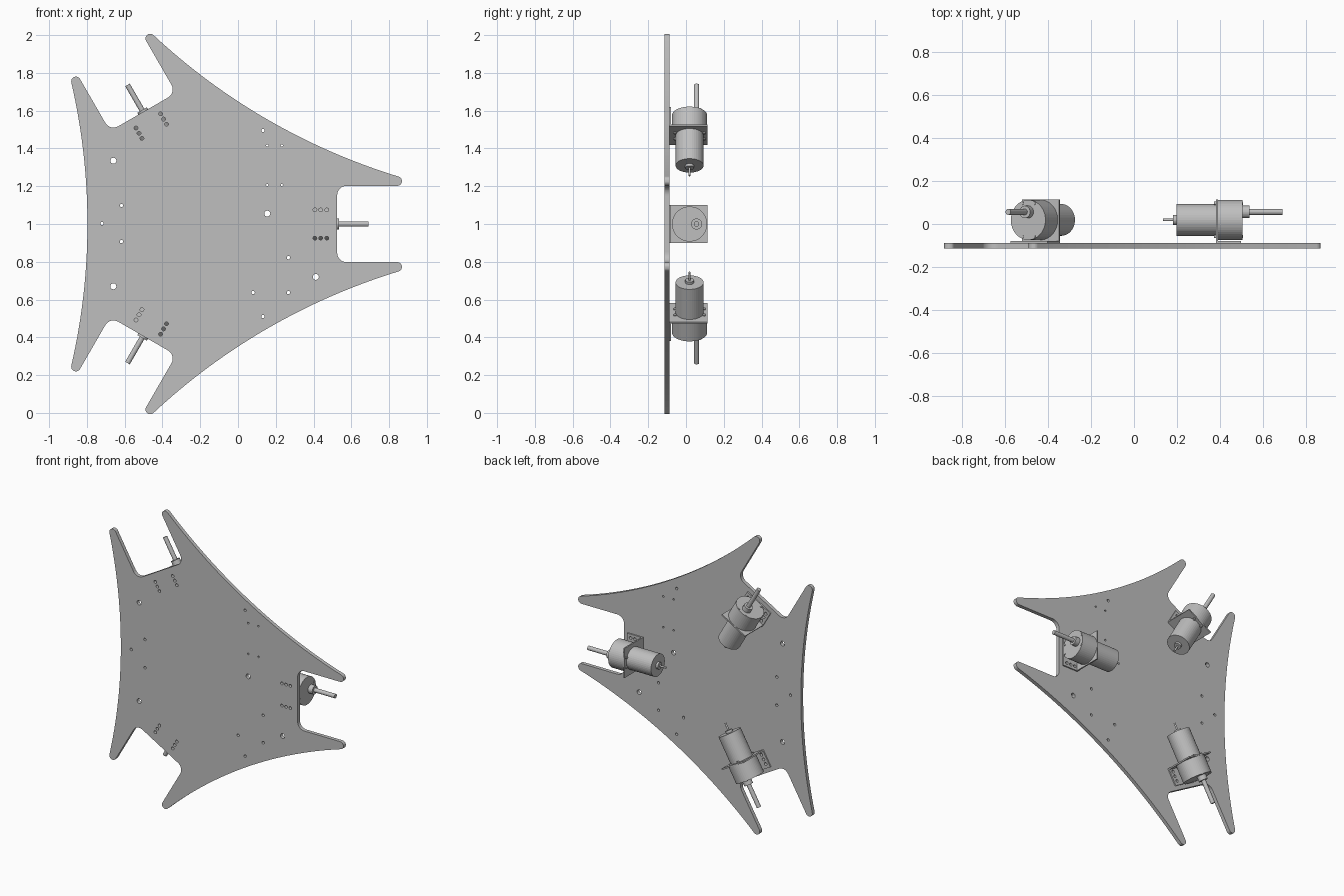
import bpy, bmesh
from math import sin, cos, radians
from mathutils import Matrix, Vector

if "Cube" in bpy.data.objects:
    bpy.data.objects.remove(bpy.data.objects["Cube"], do_unlink=True)

grey = bpy.data.materials.new("metal_grey")
grey.use_nodes = True
grey.diffuse_color = (0.52, 0.52, 0.52, 1)
grey.node_tree.nodes["Principled BSDF"].inputs["Base Color"].default_value = (0.52, 0.52, 0.52, 1)

HUB = Matrix.Translation((-0.16, 0, 1))   # centre of the three-fold symmetry
AXIS_Y = 0.019                            # height of the motor axis off the plate
BACK, FACE = -0.113, -0.088               # the two faces of the base plate


def spin(angle):
    return HUB @ Matrix.Rotation(-radians(angle), 4, 'Y')


def arc(cx, cz, r, a0, a1, n):
    steps = [radians(a0 + (a1 - a0) * i / n) for i in range(n + 1)]
    return [(cx + r * cos(a), cz + r * sin(a)) for a in steps]


def circle(x, z, r, n=16):
    return arc(x, z, r, 0, 360, n)[:-1]


def turn(points, angle):
    c, s = cos(radians(angle)), sin(radians(angle))
    return [(x * c - z * s, x * s + z * c) for x, z in points]


def add_mesh(name, bm, matrix):
    mesh = bpy.data.meshes.new(name)
    bm.to_mesh(mesh)
    bm.free()
    mesh.materials.append(grey)
    ob = bpy.data.objects.new(name, mesh)
    ob.matrix_world = matrix
    bpy.context.collection.objects.link(ob)
    return ob


def sheet(name, loops, y0, y1, matrix):
    """Flat sheet in the xz plane; the first loop is the outline, the rest are holes."""
    curve = bpy.data.curves.new(name, 'CURVE')
    curve.dimensions = '2D'
    curve.fill_mode = 'BOTH'
    curve.extrude = (y1 - y0) / 2
    for loop in loops:
        spline = curve.splines.new('POLY')
        spline.points.add(len(loop) - 1)
        for p, (x, z) in zip(spline.points, loop):
            p.co = (x, z, 0, 1)
        spline.use_cyclic_u = True
    temp = bpy.data.objects.new(name + "_curve", curve)
    bpy.context.collection.objects.link(temp)
    mesh = bpy.data.meshes.new_from_object(temp.evaluated_get(bpy.context.evaluated_depsgraph_get()))
    bpy.data.objects.remove(temp, do_unlink=True)
    bm = bmesh.new()
    bm.from_mesh(mesh)
    bpy.data.meshes.remove(mesh)
    bmesh.ops.remove_doubles(bm, verts=bm.verts, dist=0.0001)
    bm.transform(Matrix.Translation((0, (y0 + y1) / 2, 0)) @ Matrix.Rotation(radians(90), 4, 'X'))
    bmesh.ops.recalc_face_normals(bm, faces=bm.faces)
    for f in bm.faces:
        f.smooth = False
    return add_mesh(name, bm, matrix)


def rod(name, x0, x1, r, matrix, y=AXIS_Y, z=0, sides=40):
    """Cylinder lying along the motor axis."""
    bm = bmesh.new()
    place = Matrix.Translation(((x0 + x1) / 2, y, z)) @ Matrix.Rotation(radians(90), 4, 'Y')
    bmesh.ops.create_cone(bm, cap_ends=True, segments=sides, radius1=r, radius2=r,
                          depth=x1 - x0, matrix=place)
    return add_mesh(name, bm, matrix)


def box(name, low, high, matrix):
    bm = bmesh.new()
    bmesh.ops.create_cube(bm, size=1)
    low, high = Vector(low), Vector(high)
    for v in bm.verts:
        v.co = (low + high) / 2 + v.co * (high - low)
    return add_mesh(name, bm, matrix)


# Base plate outline: slot, rounded tips and a shallow hollow side, three times
tip = arc(1.003, 0.227, 0.025, -90, 73, 10)
fillet = arc(0.735, 0.152, 0.05, 180, 90, 8)
half = fillet + tip
reach = 3.967
side = arc(reach * cos(radians(60)), reach * sin(radians(60)), 3.33, 253, 227, 32)[1:-1]
third = [(x, -z) for x, z in reversed(half)] + half + side
outline = [p for a in (0, 120, 240) for p in turn(third, a)]

# Bolt holes shared by the plate and the motor brackets
bolts = [circle(x, z, 0.01) for x in (0.567, 0.598, 0.63) for z in (-0.075, 0.075)]
holes = [turn(b, a) for a in (0, 120, 240) for b in bolts]

# Accessory holes by size, measured from the middle of the model
accessory = {
    0.016: [(0.155, 1.055), (0.412, 0.72), (-0.66, 1.335), (-0.66, 0.67)],
    0.009: [(0.132, 1.495), (0.267, 0.822), (0.08, 0.637), (0.267, 0.637), (0.132, 0.51),
            (-0.617, 1.098), (-0.72, 1.003), (-0.617, 0.907)],
    0.006: [(x, z) for x in (0.155, 0.232) for z in (1.207, 1.415)],
}
for r, spots in accessory.items():
    holes += [circle(x + 0.16, z - 1, r) for x, z in spots]
sheet("base_plate", [outline] + holes, BACK, FACE, HUB)

# Three gear motors on angle brackets
for label, angle in (("left", 0), ("upper", 120), ("lower", 240)):
    m = spin(angle)
    foot = [(0.547, -0.1), (0.657, -0.1), (0.657, 0.1), (0.547, 0.1)]
    sheet(label + "_bracket_foot", [foot] + bolts, FACE, FACE + 0.009, m)
    box(label + "_bracket_wall", (0.541, FACE, -0.1), (0.55, 0.113, 0.1), m)
    rod(label + "_gearbox", 0.55, 0.664, 0.093, m, sides=48)
    rod(label + "_motor_can", 0.357, 0.541, 0.074, m)
    rod(label + "_rear_bearing", 0.342, 0.357, 0.023, m, sides=24)
    rod(label + "_rear_shaft", 0.295, 0.342, 0.006, m, sides=12)
    rod(label + "_front_bearing", 0.664, 0.696, 0.029, m, y=0.056, sides=28)
    rod(label + "_drive_shaft", 0.696, 0.85, 0.014, m, y=0.056, sides=24)
    # Screws through the gearbox and wall
    for i, (sy, sz) in enumerate([(-1, -1), (-1, 1), (1, -1), (1, 1)]):
        rod(f"{label}_screw_{i + 1}", 0.533, 0.667, 0.008, m,
            y=AXIS_Y + sy * 0.077, z=sz * 0.032, sides=12)
